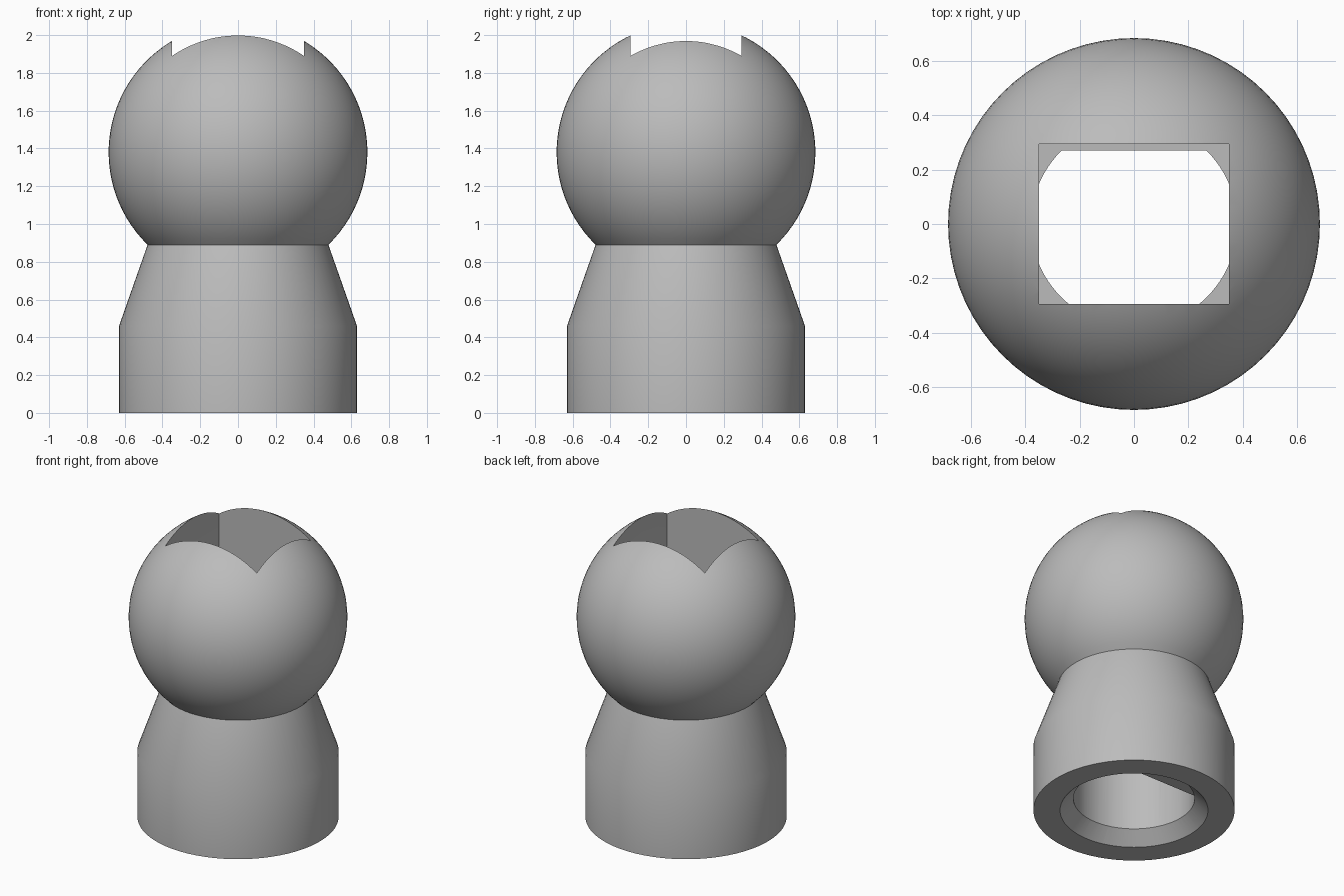
import bpy, math

cube = bpy.data.objects.get("Cube")
if cube:
    bpy.data.objects.remove(cube, do_unlink=True)

SEGMENTS = 72
BALL_R, BALL_Z = 0.685, 1.38
NECK_Z = 0.89
BORE_R, FLAT_Y = 0.38, 0.27


def material(name, value):
    mat = bpy.data.materials.new(name)
    mat.use_nodes = True
    colour = (value, value, value, 1)
    mat.diffuse_color = colour
    mat.node_tree.nodes["Principled BSDF"].inputs["Base Color"].default_value = colour
    return mat


def make_object(name, verts, faces):
    mesh = bpy.data.meshes.new(name)
    mesh.from_pydata(verts, [], faces)
    obj = bpy.data.objects.new(name, mesh)
    bpy.context.collection.objects.link(obj)
    return obj


def loft(name, rings):
    """Closed solid joining equal-sized rings from bottom to top."""
    n = len(rings[0])
    verts = [p for ring in rings for p in ring]
    faces = [(k * n + i, k * n + (i + 1) % n, (k + 1) * n + (i + 1) % n, (k + 1) * n + i)
             for k in range(len(rings) - 1) for i in range(n)]
    faces.append(tuple(reversed(range(n))))
    faces.append(tuple(range(len(verts) - n, len(verts))))
    return make_object(name, verts, faces)


def circle(r, z):
    steps = [2 * math.pi * i / SEGMENTS for i in range(SEGMENTS)]
    return [(r * math.cos(a), r * math.sin(a), z) for a in steps]


def d_section(z):
    """Circle with a flat on its back side."""
    a = math.asin(FLAT_Y / BORE_R)
    start, sweep = math.pi - a, math.pi + 2 * a
    steps = [start + sweep * i / SEGMENTS for i in range(SEGMENTS + 1)]
    return [(BORE_R * math.cos(t), BORE_R * math.sin(t), z) for t in steps]


def rectangle(x, y, z):
    return [(-x, -y, z), (x, -y, z), (x, y, z), (-x, y, z)]


# Sleeve, tapered neck and ball as one turned body
profile = [(0.63, 0), (0.63, 0.46)]
low = math.asin((NECK_Z - BALL_Z) / BALL_R)
high = math.radians(88)
for i in range(37):
    a = low + (high - low) * i / 36
    profile.append((BALL_R * math.cos(a), BALL_Z + BALL_R * math.sin(a)))
body = loft("ball_knob", [circle(r, z) for r, z in profile])
body.data.materials.append(material("plain grey", 0.5))

# Rectangular pocket, D-shaped bore and chamfered mouth
cutters = [
    loft("pocket_cutter", [rectangle(0.35, 0.295, z) for z in (0.9, 2.3)]),
    loft("bore_cutter", [d_section(z) for z in (-0.1, 1.1)]),
    loft("chamfer_cutter", [circle(0.5125, -0.05), circle(BORE_R, 0.085)]),
]
bpy.context.view_layer.objects.active = body
for cutter in cutters:
    cutter.hide_render = True
    mod = body.modifiers.new(cutter.name, "BOOLEAN")
    mod.operation = "DIFFERENCE"
    mod.solver = "EXACT"
    mod.object = cutter
    bpy.ops.object.modifier_apply(modifier=mod.name)
    bpy.data.objects.remove(cutter, do_unlink=True)

bpy.ops.object.select_all(action="DESELECT")
body.select_set(True)
bpy.ops.object.shade_smooth_by_angle(angle=math.radians(30))
